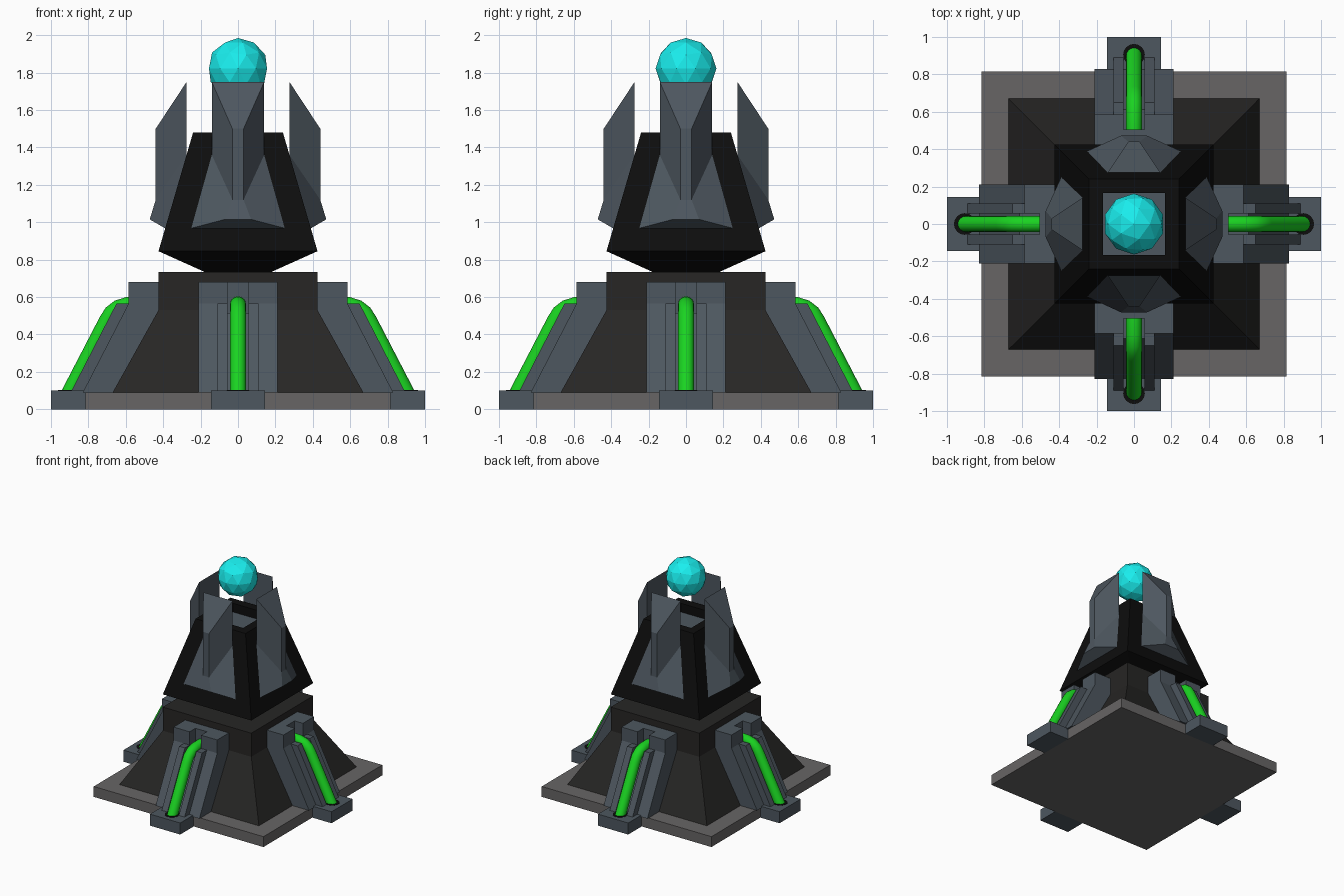
import bpy, bmesh, math
from mathutils import Matrix, Vector

if "Cube" in bpy.data.objects:
    bpy.data.objects.remove(bpy.data.objects["Cube"])


def material(name, rgb):
    m = bpy.data.materials.new(name)
    m.diffuse_color = (*rgb, 1)
    m.use_nodes = True
    m.node_tree.nodes["Principled BSDF"].inputs["Base Color"].default_value = m.diffuse_color
    return m


STONE = material("stone", (0.135, 0.13, 0.13))
DARK = material("dark_stone", (0.02, 0.019, 0.018))
BLACK = material("black", (0.004, 0.004, 0.004))
SLATE = material("slate", (0.075, 0.095, 0.115))
GREEN = material("green_tube", (0.01, 0.65, 0.015))
CYAN = material("cyan_crystal", (0.01, 0.85, 0.85))


def make(name, verts, faces, mat, turn=0):
    rot = Matrix.Rotation(turn * math.pi / 2, 3, 'Z')
    bm = bmesh.new()
    vs = [bm.verts.new(rot @ Vector(v)) for v in verts]
    for f in faces:
        bm.faces.new([vs[i] for i in f])
    bmesh.ops.recalc_face_normals(bm, faces=bm.faces)
    me = bpy.data.meshes.new(name)
    bm.to_mesh(me)
    bm.free()
    me.materials.append(mat)
    ob = bpy.data.objects.new(name, me)
    bpy.context.collection.objects.link(ob)
    return ob


def square_loft(name, rings, mat):
    """Stack of (half width, z) squares, capped at both ends."""
    verts = [(sx * h, sy * h, z) for h, z in rings
             for sx, sy in ((-1, -1), (1, -1), (1, 1), (-1, 1))]
    n = len(rings)
    faces = [(4*r + i, 4*r + (i+1) % 4, 4*r + 4 + (i+1) % 4, 4*r + 4 + i)
             for r in range(n - 1) for i in range(4)]
    faces += [(3, 2, 1, 0), tuple(range(4*n - 4, 4*n))]
    return make(name, verts, faces, mat)


def extrude(name, profile, t0, t1, mat, turn):
    """Profile of (distance from centre, z), extruded sideways from t0 to t1."""
    n = len(profile)
    verts = [(r, t, z) for t in (t0, t1) for r, z in profile]
    faces = [tuple(range(n)), tuple(range(2*n - 1, n - 1, -1))]
    faces += [(i, (i+1) % n, n + (i+1) % n, n + i) for i in range(n)]
    return make(name, verts, faces, mat, turn)


def tube(name, path, radius, sides, mat, turn):
    """Round tube along a path in the r-z plane."""
    verts, n = [], len(path)
    pts = [Vector((r, 0, z)) for r, z in path]
    for i, p in enumerate(pts):
        d = (pts[min(i+1, n-1)] - pts[max(i-1, 0)]).normalized()
        side = Vector((0, 1, 0))
        up = d.cross(side)
        for k in range(sides):
            a = 2 * math.pi * k / sides
            verts.append(p + radius * (math.cos(a) * side + math.sin(a) * up))
    faces = [(i*sides + k, i*sides + (k+1) % sides,
              (i+1)*sides + (k+1) % sides, (i+1)*sides + k)
             for i in range(n - 1) for k in range(sides)]
    faces += [tuple(range(sides)), tuple(range((n-1)*sides, n*sides))]
    ob = make(name, verts, faces, mat, turn)
    bpy.context.view_layer.objects.active = ob
    bpy.ops.object.select_all(action='DESELECT')
    ob.select_set(True)
    bpy.ops.object.shade_smooth_by_angle(angle=math.radians(50))
    return ob


# Central tower
square_loft("base_plate", [(0.815, 0), (0.815, 0.09)], STONE)
square_loft("lower_body", [(0.67, 0.09), (0.425, 0.53), (0.425, 0.735)], DARK)
square_loft("upper_body", [(0.18, 0.735), (0.425, 0.845), (0.24, 1.48),
                           (0.165, 1.48), (0.165, 1.40)], BLACK)
square_loft("recess_floor", [(0.165, 1.39), (0.165, 1.405)], SLATE)

# Floating crystal
bpy.ops.mesh.primitive_ico_sphere_add(subdivisions=2, radius=0.163, location=(0, 0, 1.822))
crystal = bpy.context.object
crystal.name = "crystal"
crystal.data.materials.append(CYAN)

# Fin half outline (distance out, half width, z)
FIN = [(0.385, 0.26, 0.965), (0.472, 0.07, 1.015), (0.44, 0.03, 1.12),
       (0.44, 0.03, 1.50), (0.275, 0.14, 1.75), (0.275, 0.14, 1.36)]
FIN_VERTS = [(r, s * t, z) for s in (1, -1) for r, t, z in FIN]
FIN_FACES = [(0, 1, 2, 5), (2, 3, 4, 5), (6, 7, 8, 11), (8, 9, 10, 11)]
FIN_FACES += [(i, (i+1) % 6, 6 + (i+1) % 6, 6 + i) for i in range(6)]

# Buttress profiles
CHEEK = [(0.40, 0.09), (0.83, 0.09), (0.585, 0.565), (0.585, 0.68), (0.40, 0.68)]
CHANNEL = [(0.40, 0.09), (0.83, 0.09), (0.611, 0.515), (0.505, 0.515),
           (0.505, 0.68), (0.40, 0.68)]
RAIL = [(0.56, 0.565), (0.65, 0.565), (0.895, 0.09), (0.80, 0.09)]
PAD = [(0.815, 0), (1.0, 0), (1.0, 0.1), (0.815, 0.1)]
TUBE = [(0.905, 0.08), (0.70, 0.475), (0.675, 0.515), (0.64, 0.542),
        (0.59, 0.558), (0.505, 0.56)]

for k, side in enumerate(("right", "back", "left", "front")):
    make(side + "_fin", FIN_VERTS, FIN_FACES, SLATE, k)
    extrude(side + "_channel", CHANNEL, -0.055, 0.055, SLATE, k)
    extrude(side + "_foot_pad", PAD, -0.145, 0.145, SLATE, k)
    for s, hand in ((1, "a"), (-1, "b")):
        extrude(f"{side}_buttress_{hand}", CHEEK, s * 0.055, s * 0.21, SLATE, k)
        extrude(f"{side}_rail_{hand}", RAIL, s * 0.055, s * 0.11, SLATE, k)
    tube(side + "_tube", TUBE, 0.043, 16, GREEN, k)
    # Dark socket where the tube enters the pad
    tube(side + "_socket", [(0.905, 0.06), (0.9051, 0.102)], 0.058, 16, BLACK, k)
